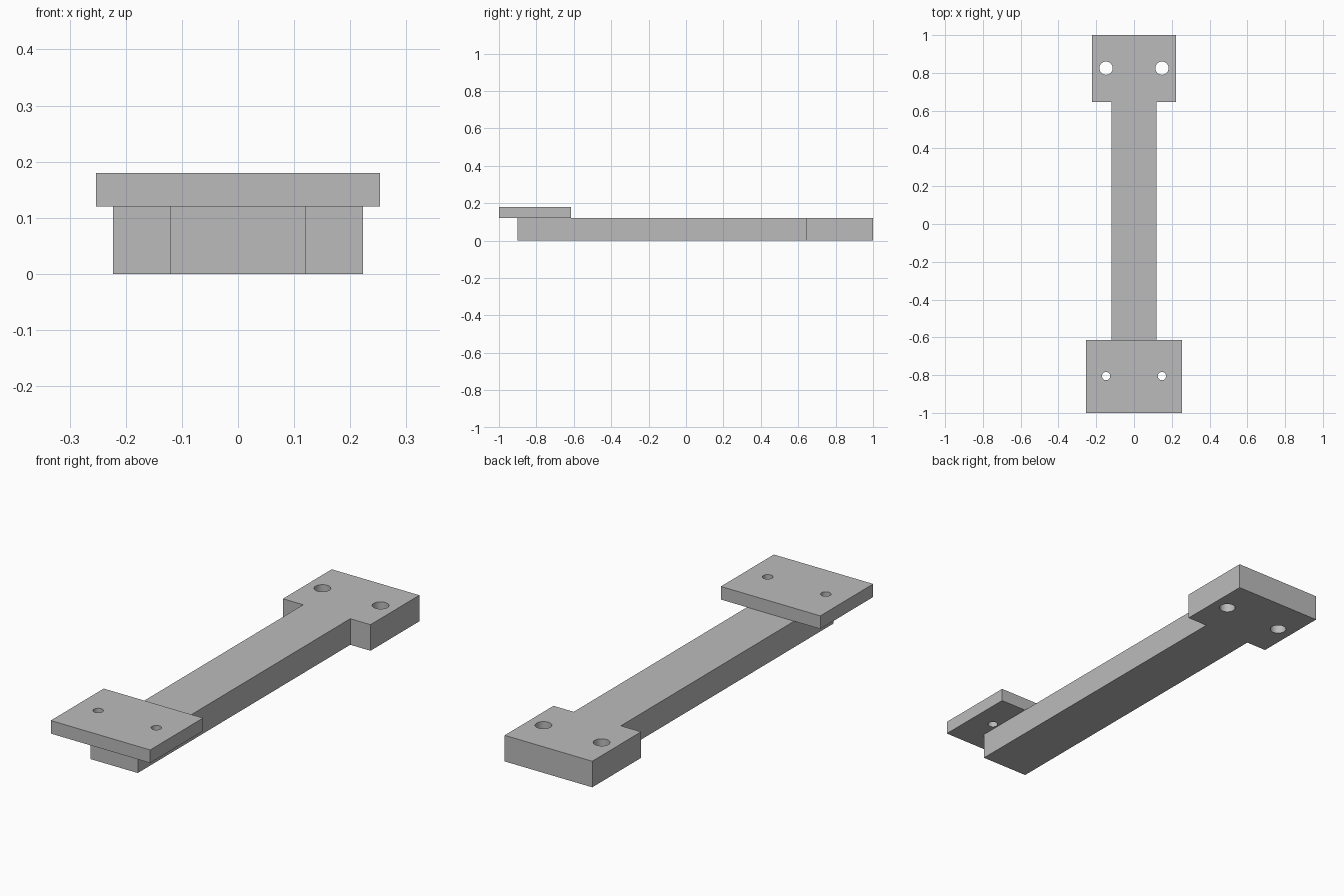
import bpy
import bmesh

cube = bpy.data.objects.get("Cube")
if cube:
    bpy.data.objects.remove(cube, do_unlink=True)

# One plain grey finish for the whole bracket
grey = bpy.data.materials.new("plain grey")
grey.use_nodes = True
colour = (0.5, 0.5, 0.5, 1)
grey.diffuse_color = colour
grey.node_tree.nodes["Principled BSDF"].inputs["Base Color"].default_value = colour

HOLE_X = 0.148


def extrude_outline(name, half, z0, z1):
    """Mirror the right-hand half of an outline across x and extrude it upward."""
    outline = half + [(-x, y) for x, y in reversed(half)]
    bm = bmesh.new()
    base = bm.faces.new([bm.verts.new((x, y, z0)) for x, y in outline])
    top = bmesh.ops.extrude_face_region(bm, geom=[base])["geom"]
    verts = [v for v in top if isinstance(v, bmesh.types.BMVert)]
    bmesh.ops.translate(bm, verts=verts, vec=(0, 0, z1 - z0))
    bmesh.ops.recalc_face_normals(bm, faces=bm.faces)
    mesh = bpy.data.meshes.new(name)
    bm.to_mesh(mesh)
    bm.free()
    mesh.materials.append(grey)
    obj = bpy.data.objects.new(name, mesh)
    bpy.context.collection.objects.link(obj)
    return obj


def drill(obj, y, radius):
    """Cut a mirrored pair of vertical through holes."""
    for x in (-HOLE_X, HOLE_X):
        bpy.ops.mesh.primitive_cylinder_add(
            vertices=48, radius=radius, depth=1, location=(x, y, 0.1))
        cutter = bpy.context.object
        cutter.hide_render = True
        cutter.data.materials.append(grey)
        mod = obj.modifiers.new("hole", "BOOLEAN")
        mod.operation = "DIFFERENCE"
        mod.solver = "EXACT"
        mod.object = cutter
        bpy.ops.object.select_all(action="DESELECT")
        obj.select_set(True)
        bpy.context.view_layer.objects.active = obj
        bpy.ops.object.modifier_apply(modifier=mod.name)
        bpy.data.objects.remove(cutter, do_unlink=True)
    bpy.ops.object.shade_smooth_by_angle()


# Long bar widening into the rear mounting head
arm = extrude_outline(
    "arm_with_rear_head",
    [(0.12, -0.9), (0.12, 0.645), (0.223, 0.645), (0.223, 1)], 0, 0.12)
drill(arm, 0.825, 0.035)

# Thin wide plate resting on the front end of the bar
plate = extrude_outline("front_plate", [(0.253, -1), (0.253, -0.615)], 0.12, 0.18)
drill(plate, -0.805, 0.022)
